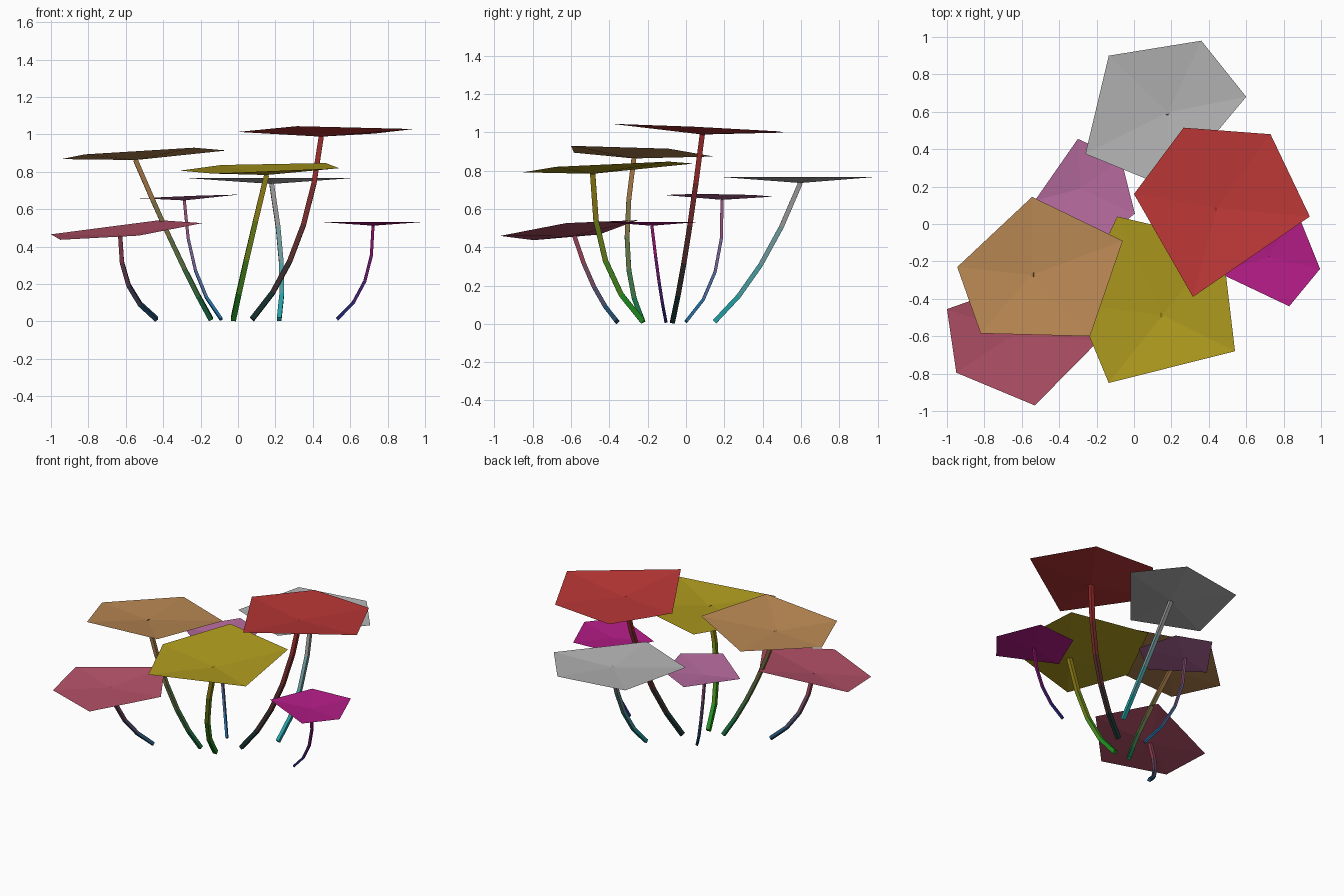
import bpy, bmesh, math
from mathutils import Vector, Color

if "Cube" in bpy.data.objects:
    bpy.data.objects.remove(bpy.data.objects["Cube"])


def material(name, rgb):
    m = bpy.data.materials.new(name)
    m.diffuse_color = [c ** 2.2 for c in rgb] + [1]
    m.use_nodes = True
    m.node_tree.nodes["Principled BSDF"].inputs["Base Color"].default_value = m.diffuse_color
    return m


def rgb(hex_code):
    return Color([c / 255 for c in bytes.fromhex(hex_code)])


def finish(name, bm, mats):
    mesh = bpy.data.meshes.new(name)
    bm.to_mesh(mesh)
    bm.free()
    for m in mats:
        mesh.materials.append(m)
    bpy.context.collection.objects.link(bpy.data.objects.new(name, mesh))


# Cap: five-sided shallow funnel whose rim lies on a tilted plane above the stem tip
def cap(name, tip, depth, rim, tilt, colour):
    bm = bmesh.new()
    apex = bm.verts.new(tip)
    slope = Vector(tilt)
    ring = [bm.verts.new((x, y, tip.z + depth + slope.dot(Vector((x, y)) - tip.xy)))
            for x, y in rim]
    for i in range(len(ring)):
        bm.faces.new((apex, ring[i], ring[i - 1]))
    finish(name + "_cap", bm, [material(name + "_cap", colour)])


# Stem: square tube on a curve through base, bend and tip, colour blending upwards
def stem(name, base, bend, tip, radius, low, high, segments):
    control = 2 * bend - (base + tip) / 2
    bm = bmesh.new()
    rings = []
    for s in range(segments + 1):
        t = s / segments
        p = base * (1 - t) ** 2 + control * 2 * t * (1 - t) + tip * t * t
        d = ((control - base) * (1 - t) + (tip - control) * t).normalized()
        u = (Vector((1, 0, 0)) - d * d.x).normalized()
        v = d.cross(u)
        corners = [math.pi * (k + 0.5) / 2 for k in range(4)]
        rings.append([bm.verts.new(p + radius * (u * math.cos(a) + v * math.sin(a)))
                      for a in corners])
    for s, (a, b) in enumerate(zip(rings, rings[1:])):
        for k in range(4):
            bm.faces.new((a[k - 1], a[k], b[k], b[k - 1])).material_index = s
    bm.faces.new(rings[0][::-1])
    bm.faces.new(rings[-1]).material_index = segments - 1
    mats = [material(f"{name}_stem_{s}", low.lerp(high, s / (segments - 1)))
            if hasattr(low, "lerp") else
            material(f"{name}_stem_{s}", low + (high - low) * (s / (segments - 1)))
            for s in range(segments)]
    finish(name + "_stem", bm, mats)


# Plant: stem thickness and funnel depth both follow the cap's mean radius
def plant(name, base, bend, tip, rim, colours, tilt=(0, 0), segments=4):
    tip = Vector(tip)
    size = sum((Vector(p) - tip.xy).length for p in rim) / len(rim)
    low, colour = map(rgb, colours)
    stem(name, Vector((*base, 0.012)), Vector((*bend, tip.z * 0.42)), tip,
         size * 0.04, low, colour * 0.8, segments)
    cap(name, tip, size * 0.07, rim, tilt, colour)


plant("red", (.075, -.07), (.315, .005), (.445, .085, .988),
      [(0, .16), (.265, .515), (.73, .48), (.94, .04), (.315, -.39)],
      ("1c3030", "b93a39"), tilt=(.01, -.05), segments=5)
plant("grey", (.22, .15), (.232, .39), (.18, .597, .735),
      [(-.135, .9), (.36, .98), (.6, .68), (.19, .19), (-.26, .375)],
      ("28a0a5", "b2b2b2"))
plant("yellow", (-.025, -.225), (.045, -.42), (.153, -.487, .783),
      [(-.09, .04), (.47, -.09), (.54, -.68), (-.135, -.85), (-.31, -.43)],
      ("269126", "b09c24"), tilt=(.03, .05))
plant("tan", (-.145, -.225), (-.325, -.305), (-.548, -.272, .863),
      [(-.545, .145), (-.06, -.09), (-.235, -.6), (-.82, -.585), (-.945, -.23)],
      ("1e6941", "b88754"), tilt=(.06, -.05), segments=5)
plant("rose", (-.435, -.36), (-.585, -.48), (-.63, -.583, .46),
      [(-.42, -.25), (-.19, -.625), (-.53, -.97), (-.95, -.795), (-1, -.455)],
      ("264b69", "b25268"), tilt=(.095, .1))
plant("mauve", (-.09, 0), (-.227, .152), (-.287, .188, .647),
      [(-.3, .455), (-.07, .35), (.005, .055), (-.22, -.115), (-.53, .125)],
      ("286ea0", "b46a9c"), tilt=(.035, -.01))
plant("magenta", (.53, -.105), (.678, -.14), (.722, -.178, .512),
      [(.57, .05), (.87, .07), (.995, -.24), (.83, -.44), (.44, -.255)],
      ("303082", "b22286"))
